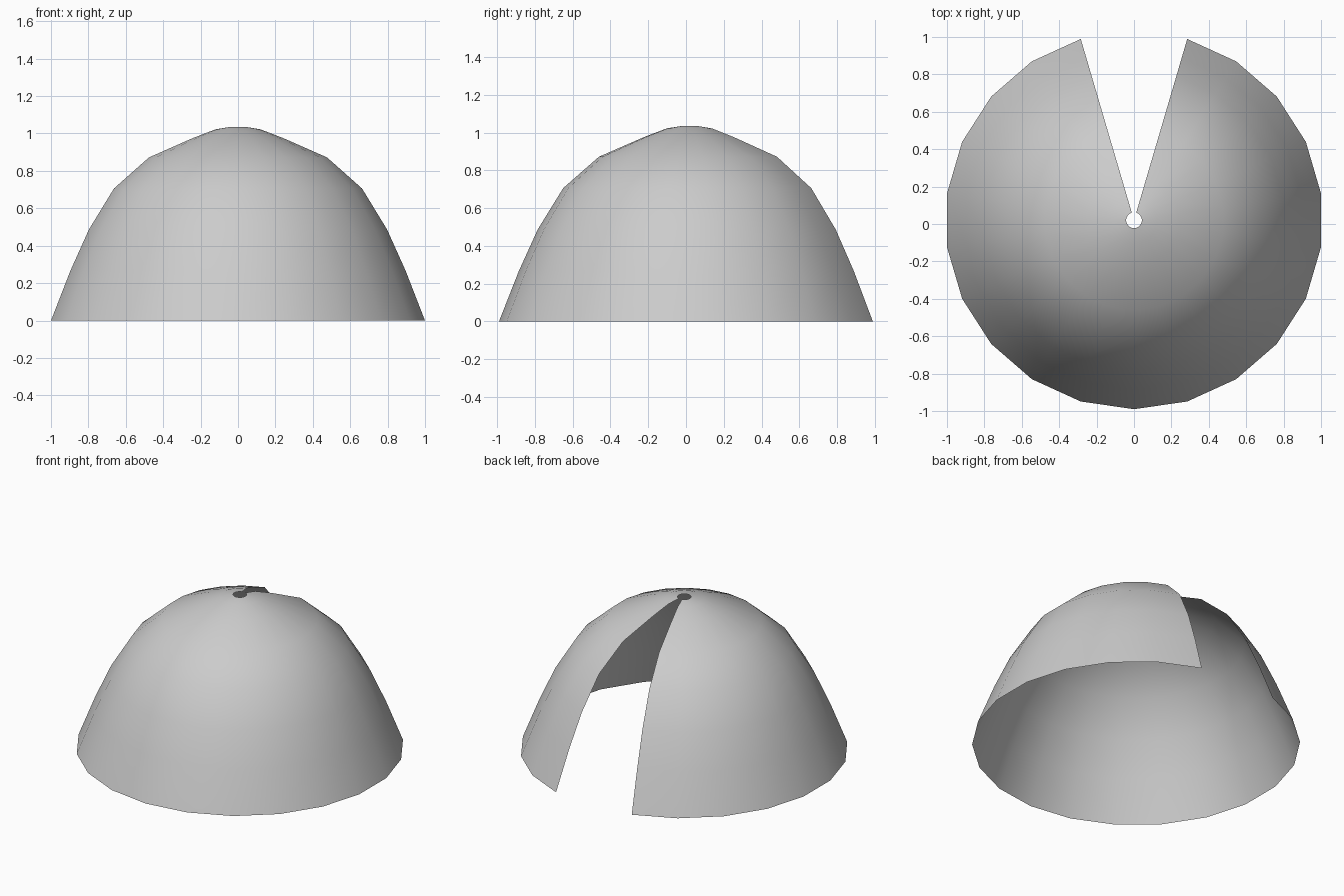
import bpy
import math

cube = bpy.data.objects.get("Cube")
if cube:
    bpy.data.objects.remove(cube, do_unlink=True)

# Shell material
grey = bpy.data.materials.new("light_grey")
grey.use_nodes = True
colour = (0.6, 0.6, 0.6, 1)
grey.diffuse_color = colour
grey.node_tree.nodes["Principled BSDF"].inputs["Base Color"].default_value = colour

# Dome profile as (radius, height), from the rim to the small crown hole
PROFILE = [(1.01, 0), (0.905, 0.267), (0.805, 0.487), (0.67, 0.706),
           (0.481, 0.872), (0.245, 0.975), (0.122, 1.022), (0.042, 1.035)]
SIDES = 22
GAP = 2            # open segments at the back
CENTRE_Y = 0.02

# Revolve the profile, leaving the back wedge open
columns = SIDES - GAP + 1
rings = len(PROFILE)
verts, faces = [], []
for i in range(columns):
    angle = math.tau * (i - (columns - 1) / 2) / SIDES - math.pi / 2
    for r, z in PROFILE:
        verts.append((r * math.cos(angle), CENTRE_Y + r * math.sin(angle), z))
for i in range(columns - 1):
    for j in range(rings - 1):
        a = i * rings + j
        faces.append((a, a + rings, a + rings + 1, a + 1))

mesh = bpy.data.meshes.new("dome_shell")
mesh.from_pydata(verts, [], faces)
mesh.materials.append(grey)
dome = bpy.data.objects.new("dome_shell", mesh)
bpy.context.collection.objects.link(dome)

# Smooth shading over the whole shell
bpy.context.view_layer.objects.active = dome
dome.select_set(True)
bpy.ops.object.shade_smooth_by_angle(angle=math.radians(40))
